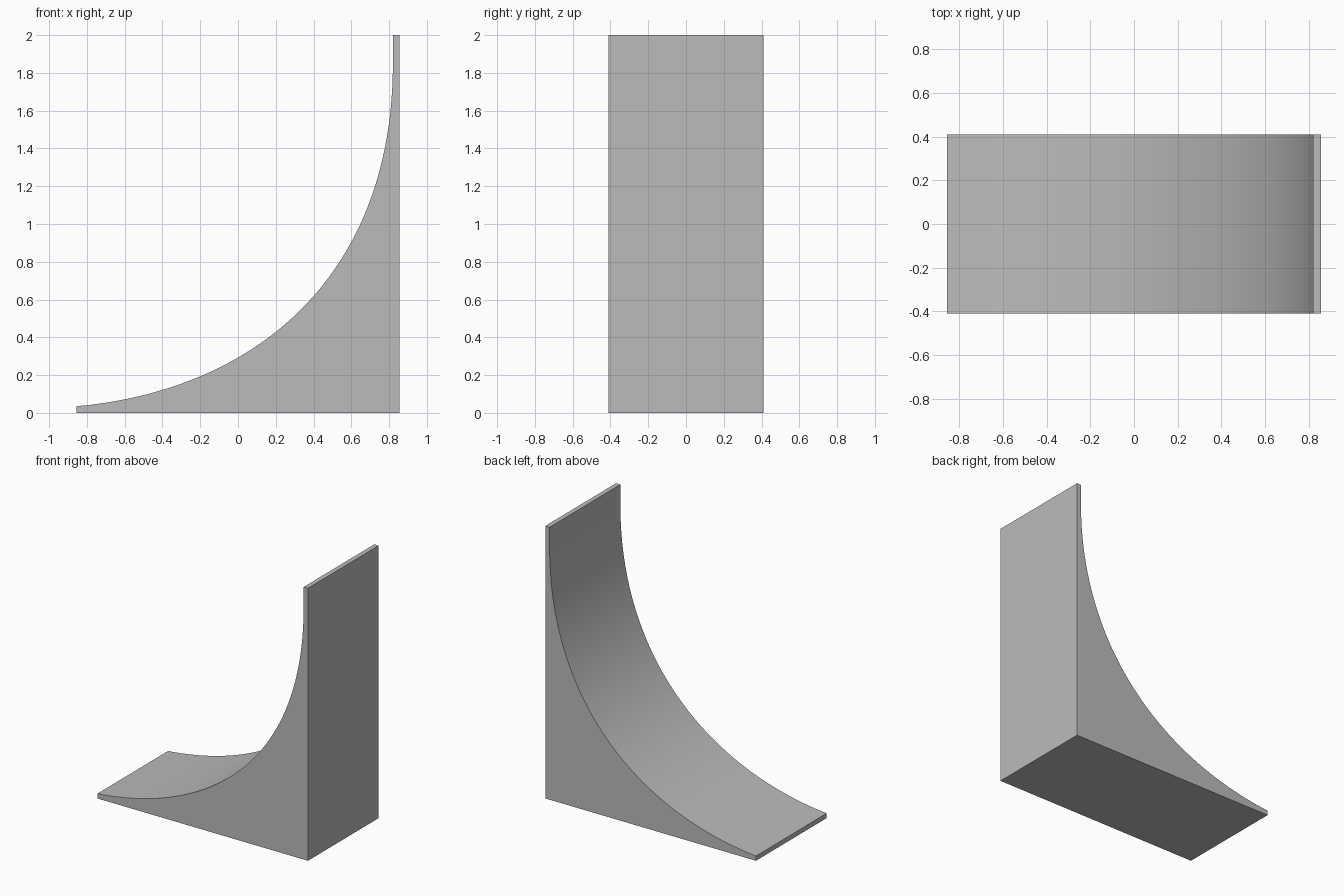
import bpy
import bmesh
import math
from mathutils import Vector
from mathutils.geometry import interpolate_bezier

cube = bpy.data.objects.get("Cube")
if cube:
    bpy.data.objects.remove(cube, do_unlink=True)

HALF_X, HALF_Y, HEIGHT = 0.855, 0.41, 2.0
LIP = 0.035

# Plain grey material
grey = bpy.data.materials.new("plain_grey")
grey.use_nodes = True
colour = (0.5, 0.5, 0.5, 1)
grey.diffuse_color = colour
grey.node_tree.nodes["Principled BSDF"].inputs["Base Color"].default_value = colour

# Side profile: flat base and back, concave sweep with a thin lip at each end
wall_x = HALF_X - LIP
sweep = interpolate_bezier(
    Vector((-HALF_X, 0, LIP)), Vector((0.1, 0, 0.121)),
    Vector((wall_x, 0, 0.73)), Vector((wall_x, 0, 1.85)), 49)
profile = [Vector((HALF_X, 0, HEIGHT)), Vector((HALF_X, 0, 0)), Vector((-HALF_X, 0, 0))]
profile += [Vector(p) for p in sweep] + [Vector((wall_x, 0, HEIGHT))]

# Extrude the profile across the ramp's width
bm = bmesh.new()
side = bm.faces.new([bm.verts.new(p - Vector((0, HALF_Y, 0))) for p in profile])
result = bmesh.ops.extrude_face_region(bm, geom=[side], use_keep_orig=True)
far_verts = [v for v in result["geom"] if isinstance(v, bmesh.types.BMVert)]
bmesh.ops.translate(bm, verts=far_verts, vec=(0, 2 * HALF_Y, 0))
bmesh.ops.recalc_face_normals(bm, faces=bm.faces)

mesh = bpy.data.meshes.new("curved_ramp")
bm.to_mesh(mesh)
bm.free()
mesh.materials.append(grey)
ramp = bpy.data.objects.new("curved_ramp", mesh)
bpy.context.collection.objects.link(ramp)

# Smooth the sweep, keep the corners crisp
bpy.ops.object.select_all(action="DESELECT")
ramp.select_set(True)
bpy.context.view_layer.objects.active = ramp
bpy.ops.object.shade_smooth_by_angle(angle=math.radians(30))
